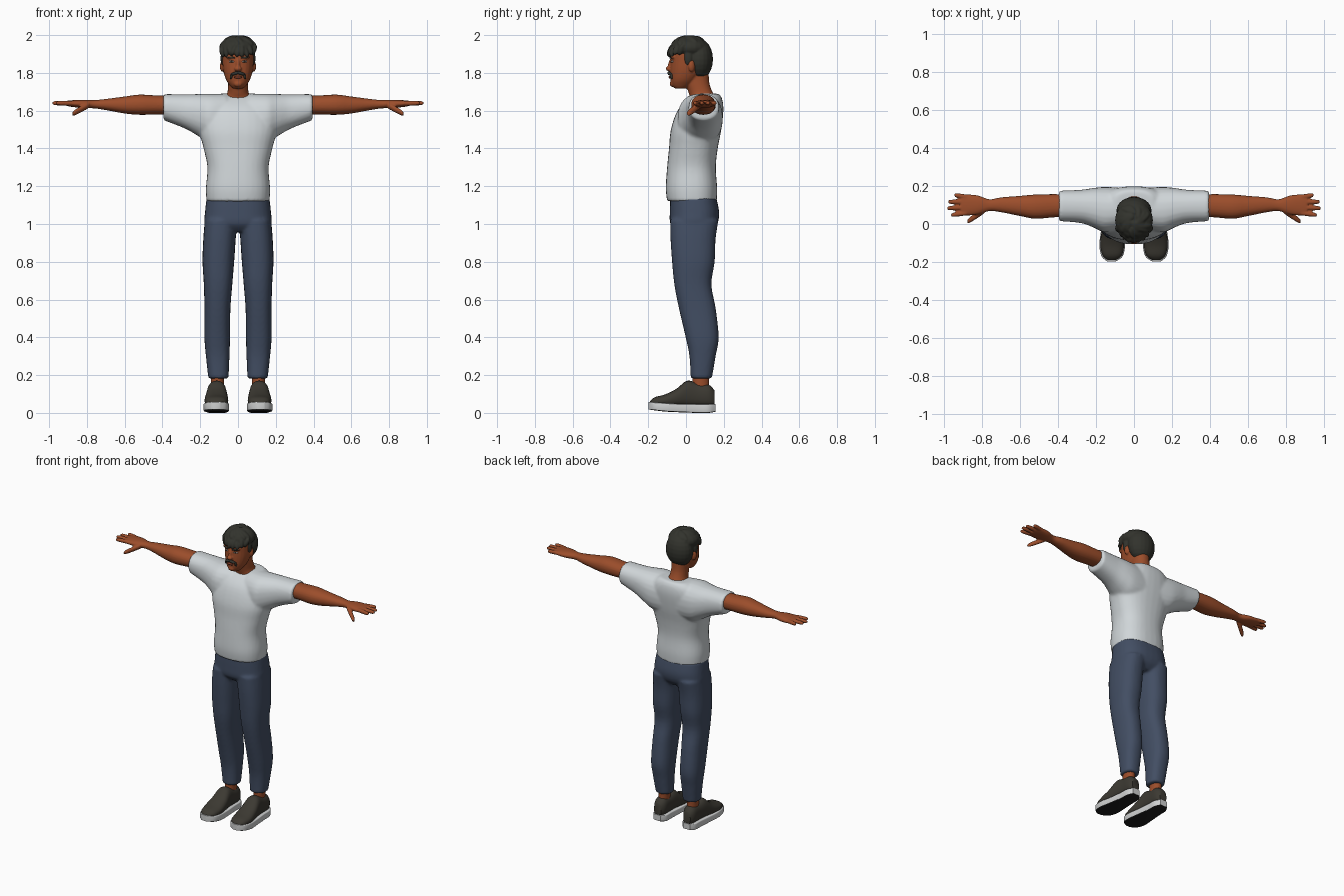
import bpy
import bmesh
import math
import random
from mathutils import Matrix, Vector, Euler

random.seed(4)
cube = bpy.data.objects.get("Cube")
if cube:
    bpy.data.objects.remove(cube, do_unlink=True)


def material(name, r, g, b):
    mat = bpy.data.materials.new(name)
    mat.use_nodes = True
    mat.diffuse_color = (r, g, b, 1)
    bsdf = mat.node_tree.nodes["Principled BSDF"]
    bsdf.inputs["Base Color"].default_value = (r, g, b, 1)
    bsdf.inputs["Roughness"].default_value = 0.8
    return mat


skin = material("warm brown skin", .33, .075, .024)
cloth = material("pale grey cotton", .63, .67, .69)
denim = material("navy denim", .055, .076, .125)
hair_mat = material("dark hair", .032, .033, .026)
shoe_mat = material("charcoal canvas", .045, .041, .032)
rubber = material("white rubber", .62, .63, .63)
tread = material("black tread", .012, .012, .012)
eye_white = material("eye white", .55, .45, .4)
lip_mat = material("lip brown", .2, .04, .018)


def smooth_rings(rings, steps):
    """Catmull-Rom interpolation between cross-sections."""
    out = []
    for i in range(len(rings) - 1):
        quad = [rings[max(i - 1, 0)], rings[i], rings[i + 1], rings[min(i + 2, len(rings) - 1)]]
        for s in range(steps):
            t = s / steps
            out.append([b + .5 * t * (c - a + t * (2 * a - 5 * b + 4 * c - d + t * (3 * (b - c) + d - a)))
                        for a, b, c, d in zip(*quad)])
    return out + [rings[-1]]


def loft(bm, axis, rings, power=2.0, sides=24, steps=4):
    """Skin rounded sections (position, low a, high a, low b, high b) along an axis."""
    loops = []
    for t, a0, a1, b0, b1 in smooth_rings(rings, steps):
        loop = []
        for k in range(sides):
            ang = math.tau * k / sides
            c, s = math.cos(ang), math.sin(ang)
            a = (a0 + a1) / 2 + (a1 - a0) / 2 * math.copysign(abs(c) ** (2 / power), c)
            b = (b0 + b1) / 2 + (b1 - b0) / 2 * math.copysign(abs(s) ** (2 / power), s)
            loop.append(bm.verts.new({"x": (t, a, b), "y": (a, t, b), "z": (a, b, t)}[axis]))
        loops.append(loop)
    for low, high in zip(loops, loops[1:]):
        for k in range(sides):
            n = (k + 1) % sides
            bm.faces.new((low[k], low[n], high[n], high[k]))
    bm.faces.new(loops[0])
    bm.faces.new(loops[-1])


def ball(bm, center, radii, turn=(0, 0, 0)):
    place = Matrix.LocRotScale(Vector(center), Euler(turn), Vector(radii))
    bmesh.ops.create_uvsphere(bm, u_segments=20, v_segments=12, radius=1, matrix=place)


def finish(name, bm, mat, mirror=False, voxel=0, relax=4):
    """Make the object; voxel fuses its overlapping pieces into one skin."""
    bmesh.ops.recalc_face_normals(bm, faces=bm.faces)
    mesh = bpy.data.meshes.new(name)
    bm.to_mesh(mesh)
    bm.free()
    obj = bpy.data.objects.new(name, mesh)
    bpy.context.collection.objects.link(obj)
    mesh.materials.append(mat)
    bpy.ops.object.select_all(action="DESELECT")
    obj.select_set(True)
    bpy.context.view_layer.objects.active = obj
    bpy.ops.object.shade_smooth_by_angle(angle=math.radians(50))
    if mirror:
        obj.modifiers.new("Mirror", "MIRROR").use_mirror_merge = False
    if voxel:
        fuse = obj.modifiers.new("Fuse", "REMESH")
        fuse.mode = "VOXEL"
        fuse.voxel_size = voxel
        fuse.use_smooth_shade = True
        soft = obj.modifiers.new("Relax", "SMOOTH")
        soft.factor = .5
        soft.iterations = relax
    return obj


# T-shirt: torso and wide sleeves
bm = bmesh.new()
torso = [(1.12, .167, -.1, .163), (1.19, .17, -.107, .165), (1.3, .162, -.1, .158),
         (1.4, .182, -.09, .168), (1.5, .205, -.08, .187), (1.6, .19, -.045, .198),
         (1.66, .15, .01, .192), (1.69, .1, .06, .175)]
loft(bm, "z", [(z, -w, w, y0, y1) for z, w, y0, y1 in torso], 2.4, 32)
loft(bm, "x", [(.06, -.03, .19, 1.42, 1.69), (.15, -.045, .195, 1.43, 1.69),
               (.21, -.02, .19, 1.465, 1.688), (.28, .005, .18, 1.505, 1.687),
               (.395, .015, .175, 1.55, 1.688)], 2.3)
finish("tshirt", bm, cloth, True, .009, 5)

# Trousers: hips and two legs
bm = bmesh.new()
hips = [(.96, .13, -.05, .13), (1, .176, -.083, .165), (1.06, .175, -.086, .176), (1.14, .166, -.083, .16)]
loft(bm, "z", [(z, -w, w, y0, y1) for z, w, y0, y1 in hips], 2.5, 32)
loft(bm, "z", [(.182, .05, .157, .025, .137), (.3, .045, .17, .018, .157), (.4, .042, .178, -.002, .173),
               (.55, .04, .178, -.037, .158), (.68, .03, .181, -.062, .135), (.8, .02, .188, -.074, .152),
               (.92, .012, .184, -.082, .157), (1.02, .004, .176, -.084, .172)], 2.4)
finish("trousers", bm, denim, True, .009, 4)

# Arms and hands with fingers
bm = bmesh.new()
loft(bm, "x", [(.34, .04, .155, 1.58, 1.68), (.42, .035, .157, 1.58, 1.68), (.52, .028, .155, 1.578, 1.685),
               (.6, .042, .148, 1.585, 1.675), (.7, .062, .14, 1.603, 1.662), (.76, .068, .13, 1.612, 1.656),
               (.82, .05, .15, 1.614, 1.658), (.88, .044, .156, 1.62, 1.655), (.91, .05, .15, 1.626, 1.652)], 2.2)


def finger(x0, y0, z0, x1, y1, z1, r):
    rings = []
    for t, k in ((0, 1), (.5, 1), (.9, .85), (1, .4)):
        x, y, z = x0 + (x1 - x0) * t, y0 + (y1 - y0) * t, z0 + (z1 - z0) * t
        rings.append((x, y - r * k, y + r * k, z - r * k, z + r * k))
    loft(bm, "x", rings, 2, 12, 2)


for root, tip, reach in ((.058, .047, .962), (.087, .083, .983), (.115, .117, .977), (.142, .152, .945)):
    finger(.88, root, 1.639, reach, tip, 1.64, .013)
finger(.79, .07, 1.63, .877, .012, 1.583, .017)
finish("arms", bm, skin, True, .005, 3)

# Head: neck, skull and jaw, nose, ears
bm = bmesh.new()
neck = [(1.62, .095, .015, .18), (1.665, .08, .022, .168), (1.69, .058, .015, .145),
        (1.74, .052, 0, .125), (1.8, .052, -.01, .12)]
face = [(1.718, .03, -.06, .0), (1.735, .045, -.076, .03), (1.765, .064, -.083, .06), (1.81, .078, -.084, .095),
        (1.86, .083, -.082, .11), (1.91, .082, -.08, .115), (1.95, .065, -.06, .095), (1.97, .03, -.02, .06)]
for part in (neck, face):
    loft(bm, "z", [(z, -w, w, y0, y1) for z, w, y0, y1 in part], 2.15)
ball(bm, (0, -.083, 1.845), (.011, .012, .035), (-.2, 0, 0))
ball(bm, (0, -.09, 1.822), (.02, .017, .014))
ball(bm, (0, -.074, 1.742), (.022, .012, .016))
for side in (-1, 1):
    ball(bm, (side * .083, .03, 1.835), (.012, .018, .03), (0, 0, side * .4))
    ball(bm, (side * .036, -.07, 1.884), (.028, .012, .01))
finish("head", bm, skin, False, .005, 3)

# Eyes, pupils, brows, moustache, lips
bm = bmesh.new()
ball(bm, (.034, -.072, 1.86), (.015, .008, .006), (0, 0, .35))
finish("eyes", bm, eye_white, True)
bm = bmesh.new()
ball(bm, (.033, -.077, 1.86), (.006, .005, .006))
finish("pupils", bm, hair_mat, True)
bm = bmesh.new()
ball(bm, (.038, -.078, 1.882), (.025, .007, .006), (0, -.15, .35))
finish("brows", bm, hair_mat, True)
bm = bmesh.new()
ball(bm, (.016, -.087, 1.797), (.023, .011, .009), (0, .25, .25))
ball(bm, (.036, -.077, 1.782), (.007, .009, .015), (0, -.2, .3))
finish("moustache", bm, hair_mat, True)
bm = bmesh.new()
ball(bm, (0, -.084, 1.777), (.022, .008, .007))
finish("lips", bm, lip_mat)

# Hair: cap, back mass, sideburns and loose locks
bm = bmesh.new()
ball(bm, (0, .02, 1.933), (.1, .1, .06))
ball(bm, (0, .07, 1.872), (.093, .073, .108))
for side in (-1, 1):
    ball(bm, (side * .08, .012, 1.88), (.012, .022, .042))
for i in range(9):
    x = -.084 + .021 * i
    lean = random.uniform(-.5, .5)
    ball(bm, (x, -.083 + 8 * x * x, 1.918 + random.uniform(-.008, .008)), (.014, .016, .032), (-.35, lean, 0))
for i in range(26):
    ang = random.uniform(0, math.tau)
    out = random.uniform(.3, .85)
    x, y = .095 * out * math.cos(ang), .02 + .095 * out * math.sin(ang)
    z = 1.93 + .06 * math.sqrt(1 - out * out)
    ball(bm, (x, y, z), (.034, .015, .01), (0, out * .8, ang + .5))
finish("hair", bm, hair_mat, False, .005, 2)

# Ankles
bm = bmesh.new()
loft(bm, "z", [(.09, .075, .142, .03, .125), (.16, .075, .142, .035, .122), (.24, .07, .145, .035, .125)])
finish("ankles", bm, skin, True)

# Shoes: canvas uppers
bm = bmesh.new()
loft(bm, "y", [(-.19, .095, .14, .035, .062), (-.165, .064, .165, .03, .083), (-.11, .052, .177, .03, .098),
               (-.05, .054, .172, .03, .128), (.005, .062, .163, .03, .17), (.06, .066, .156, .03, .158),
               (.12, .068, .153, .03, .15), (.15, .085, .138, .035, .12)], 2.4)
finish("shoe_uppers", bm, shoe_mat, True)

# Soles: white edge, dark underside
bm = bmesh.new()
loft(bm, "y", [(-.198, .098, .138, .018, .058), (-.17, .06, .17, .014, .056), (-.11, .047, .182, .007, .052),
               (-.03, .052, .173, .003, .047), (.06, .06, .163, 0, .046), (.12, .062, .16, 0, .046),
               (.155, .085, .138, .006, .046)], 9, 32)
sole = finish("soles", bm, rubber, True)
sole.data.materials.append(tread)
for poly in sole.data.polygons:
    if poly.normal.z < -.6:
        poly.material_index = 1
